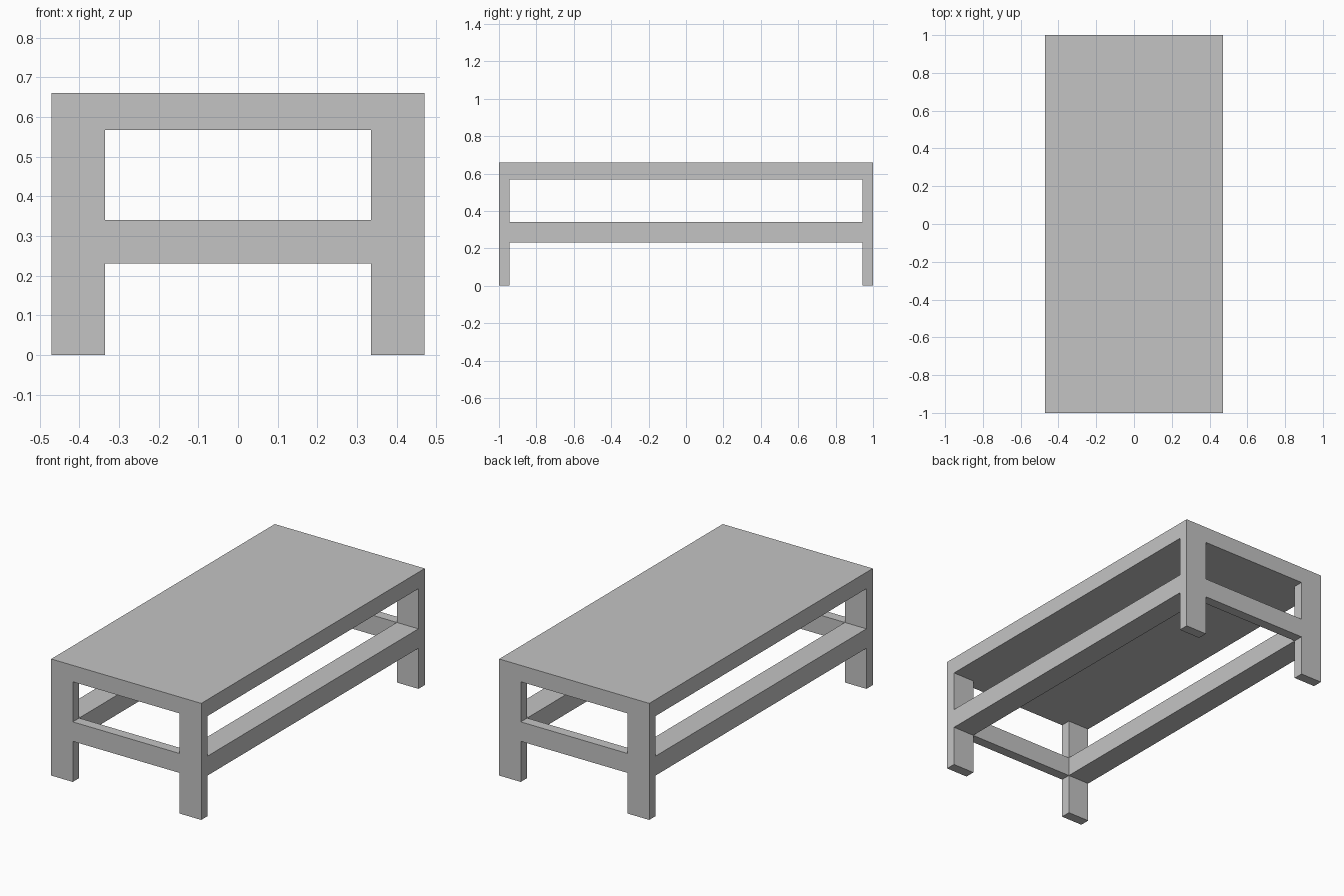
import bpy

# Remove the default cube
old = bpy.data.objects.get("Cube")
if old:
    bpy.data.objects.remove(old, do_unlink=True)

# Single plain grey material
GREY = (0.55, 0.55, 0.55, 1)
mat = bpy.data.materials.new("plain grey")
mat.use_nodes = True
mat.diffuse_color = GREY
mat.node_tree.nodes["Principled BSDF"].inputs["Base Color"].default_value = GREY

# Overall sizes
HALF_X, HALF_Y, HEIGHT = 0.47, 1.0, 0.66
LEG_X, LEG_Y = 0.135, 0.057
TOP_BOTTOM = 0.567
RAIL_LOW, RAIL_HIGH = 0.23, 0.34
IN_X, IN_Y = HALF_X - LEG_X, HALF_Y - LEG_Y


def box(name, x, y, z):
    """Add a box spanning the given (low, high) ranges."""
    spans = (x, y, z)
    bpy.ops.mesh.primitive_cube_add(size=1, location=[sum(s) / 2 for s in spans])
    ob = bpy.context.object
    ob.name = name
    ob.scale = [s[1] - s[0] for s in spans]
    bpy.ops.object.transform_apply(location=False, rotation=False, scale=True)
    ob.data.materials.append(mat)
    return ob


def span(sign, inner, outer):
    return tuple(sorted((sign * inner, sign * outer)))


# Table top
box("table_top", (-HALF_X, HALF_X), (-HALF_Y, HALF_Y), (TOP_BOTTOM, HEIGHT))

# Four flat legs, flush with the corners
for sx, side in ((1, "left"), (-1, "right")):
    for sy, end in ((-1, "front"), (1, "back")):
        box(f"{end}_{side}_leg", span(sx, IN_X, HALF_X),
            span(sy, IN_Y, HALF_Y), (0, TOP_BOTTOM))

    # Long rail between the legs of this side
    box(f"{side}_rail", span(sx, IN_X, HALF_X), (-IN_Y, IN_Y), (RAIL_LOW, RAIL_HIGH))

# Short rails across both ends
for sy, end in ((-1, "front"), (1, "back")):
    box(f"{end}_rail", (-IN_X, IN_X), span(sy, IN_Y, HALF_Y), (RAIL_LOW, RAIL_HIGH))
